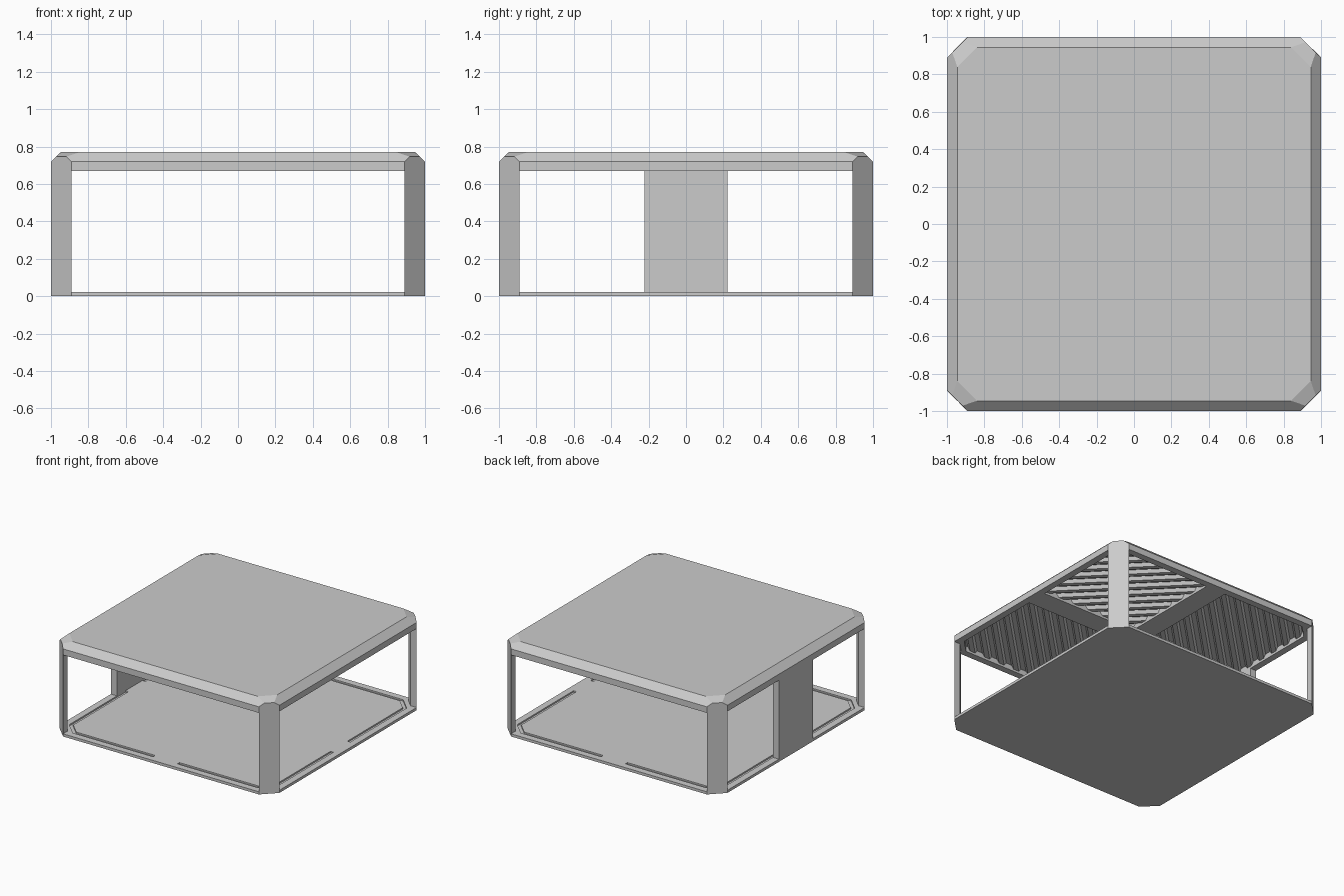
import bpy, bmesh, math
from mathutils import Matrix, Vector

if "Cube" in bpy.data.objects:
    bpy.data.objects.remove(bpy.data.objects["Cube"])


def finish(name, bm):
    bmesh.ops.recalc_face_normals(bm, faces=bm.faces)
    me = bpy.data.meshes.new(name)
    bm.to_mesh(me)
    bm.free()
    ob = bpy.data.objects.new(name, me)
    bpy.context.collection.objects.link(ob)
    return ob


def octagon(a, c):
    """Square of half size a whose corners are cut back to c."""
    return [(a, -c), (a, c), (c, a), (-c, a), (-a, c), (-a, -c), (-c, -a), (c, -a)]


def quadrant(lo, hi, c):
    """One quarter panel with its outer corner cut."""
    return [(lo, lo), (hi, lo), (hi, c), (c, hi), (lo, hi)]


def prism(name, pts, z0, z1, turn=0):
    bm = bmesh.new()
    lo = [bm.verts.new((x, y, z0)) for x, y in pts]
    hi = [bm.verts.new((x, y, z1)) for x, y in pts]
    bm.faces.new(lo)
    bm.faces.new(hi)
    n = len(pts)
    for i in range(n):
        j = (i + 1) % n
        bm.faces.new((lo[i], lo[j], hi[j], hi[i]))
    bm.transform(Matrix.Rotation(turn * math.pi / 2, 4, 'Z'))
    return finish(name, bm)


def ring(name, outer, inner, z0, z1):
    bm = bmesh.new()
    loops = [[bm.verts.new((x, y, z)) for x, y in p]
             for p, z in ((outer, z0), (outer, z1), (inner, z1), (inner, z0))]
    n = len(outer)
    for k in range(4):
        a, b = loops[k], loops[(k + 1) % 4]
        for i in range(n):
            j = (i + 1) % n
            bm.faces.new((a[i], a[j], b[j], b[i]))
    return finish(name, bm)


def box(name, x0, x1, y0, y1, z0, z1):
    return prism(name, [(x0, y0), (x1, y0), (x1, y1), (x0, y1)], z0, z1)


OUT, CUT = 1.0, 0.89
INN, ICUT = 0.945, 0.84
FLOOR, EAVE, BRIM, TOP = 0.022, 0.67, 0.72, 0.772
outer, inner = octagon(OUT, CUT), octagon(INN, ICUT)

# Floor: thin slab, raised rim, centre cross and four inset panels with grooves
prism("floor_base", outer, 0, 0.010)
ring("floor_rim", outer, inner, 0.010, FLOOR)
box("floor_cross_x", -INN, INN, -0.11, 0.11, 0.010, FLOOR)
box("floor_cross_y_front", -0.11, 0.11, -INN, -0.11, 0.010, FLOOR)
box("floor_cross_y_back", -0.11, 0.11, 0.11, INN, 0.010, FLOOR)
for k in range(4):
    prism(f"floor_panel_{k}", quadrant(0.11, 0.918, 0.828), 0.010, FLOOR, k)

# Corner posts
post = [(OUT, CUT), (CUT, OUT), (CUT, INN), (INN, CUT)]
for k in range(4):
    prism(f"corner_post_{k}", post, FLOOR, EAVE, k)

# Wall panel on the left side
box("side_wall", -OUT, -INN, -0.222, 0.222, FLOOR, EAVE)

# Roof cap: bevelled slab with faceted corners
bm = bmesh.new()
for pts, z in ((outer, BRIM), (octagon(0.972, 0.918), BRIM + 0.026), (inner, TOP)):
    for x, y in pts:
        bm.verts.new((x, y, z))
bmesh.ops.convex_hull(bm, input=bm.verts)
bmesh.ops.dissolve_limit(bm, angle_limit=0.02, verts=bm.verts, edges=bm.edges)
finish("roof_cap", bm)

# Roof edge beams and crossing beams underneath
ring("roof_edge_beam", outer, inner, EAVE, BRIM)
B = 0.09
box("roof_beam_x", -INN, INN, -B, B, EAVE, BRIM)
box("roof_beam_y_front", -B, B, -INN, -B, EAVE, BRIM)
box("roof_beam_y_back", -B, B, B, INN, EAVE, BRIM)

# Corrugated ceiling panels, ribs parallel to the cut corners
PITCH, LOW, HIGH = 0.1, 0.688, 0.714
steps = (0.0, 0.35, 0.5, 0.85)
diag = Vector((1, 1, 0)).normalized()


def rib_height(u):
    t = (u / PITCH) % 1.0
    if t < 0.35:
        f = 0.0
    elif t < 0.5:
        f = (t - 0.35) / 0.15
    elif t < 0.85:
        f = 1.0
    else:
        f = (1.0 - t) / 0.15
    return LOW + (HIGH - LOW) * f


for k in range(4):
    bm = bmesh.new()
    bm.faces.new([bm.verts.new((x, y, 0)) for x, y in quadrant(B, INN, ICUT)])
    for i in range(14):
        for s in steps:
            bmesh.ops.bisect_plane(bm, geom=bm.verts[:] + bm.edges[:] + bm.faces[:],
                                   plane_co=diag * (i + s) * PITCH, plane_no=diag)
    for v in bm.verts:
        v.co.z = rib_height(v.co.dot(diag))
    bm.transform(Matrix.Rotation(k * math.pi / 2, 4, 'Z'))
    ob = finish(f"ceiling_panel_{k}", bm)
    if ob.data.polygons[0].normal.z > 0:
        ob.data.flip_normals()
